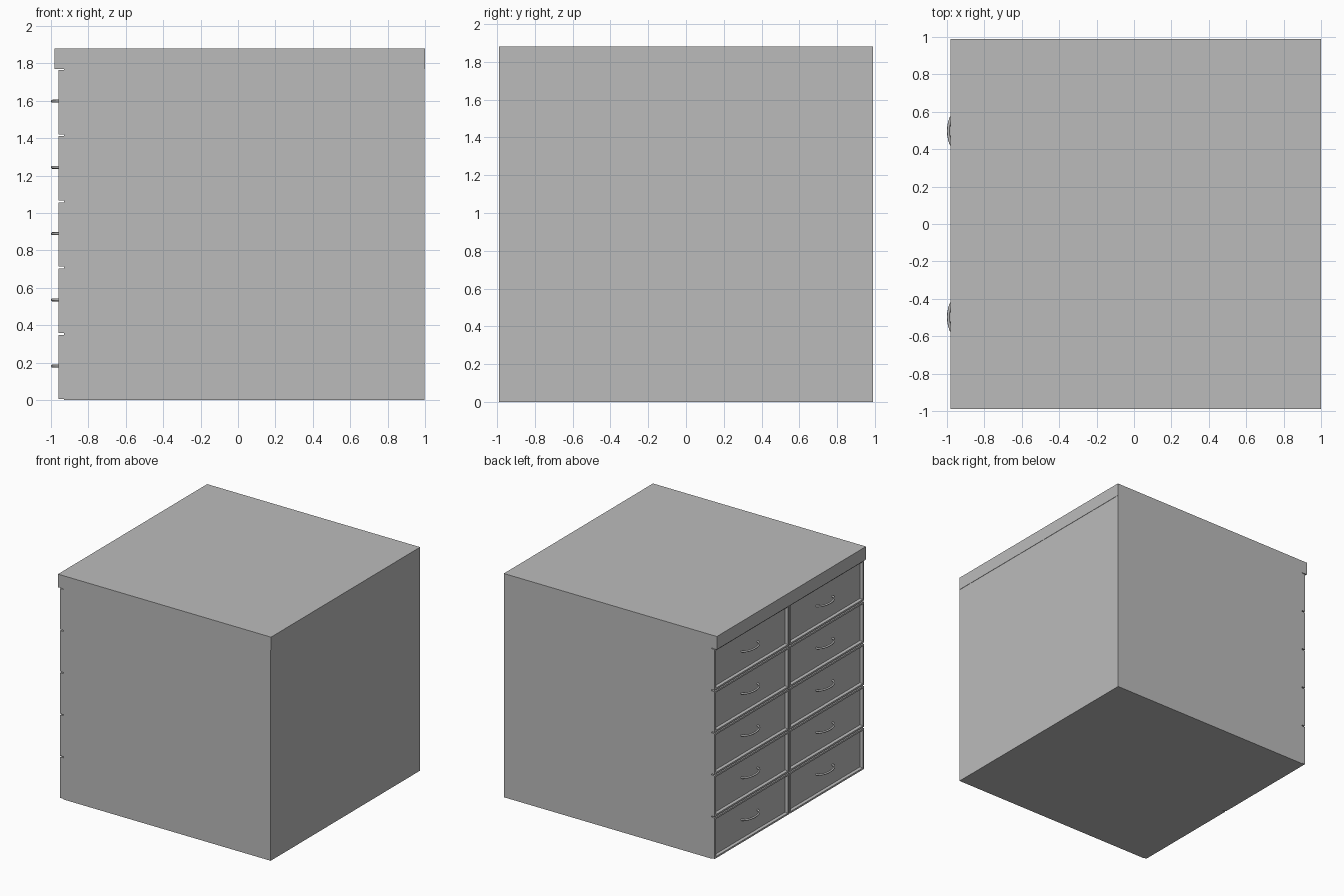
import bpy, bmesh, math

cube = bpy.data.objects.get("Cube")
if cube:
    bpy.data.objects.remove(cube, do_unlink=True)

HALF_Y, LIP_Z, TOP_Z = 0.99, 1.77, 1.88
CARCASS_X, FRONT_X = -0.93, -0.96
ROWS, GAP = 5, 0.01

grey = bpy.data.materials.new("cabinet grey")
grey.use_nodes = True
grey.diffuse_color = (0.5, 0.5, 0.5, 1)
grey.node_tree.nodes["Principled BSDF"].inputs["Base Color"].default_value = (0.5, 0.5, 0.5, 1)


def finish(name, bm):
    bmesh.ops.recalc_face_normals(bm, faces=bm.faces[:])
    mesh = bpy.data.meshes.new(name)
    bm.to_mesh(mesh)
    bm.free()
    mesh.materials.append(grey)
    obj = bpy.data.objects.new(name, mesh)
    bpy.context.collection.objects.link(obj)
    return obj


def box(bm, low, high):
    verts = bmesh.ops.create_cube(bm, size=1)["verts"]
    for v in verts:
        for i in range(3):
            v.co[i] = low[i] if v.co[i] < 0 else high[i]
    return verts


# Carcass and overhanging worktop, one side profile extruded across the width
profile = [(CARCASS_X, 0), (0.997, 0), (0.997, LIP_Z), (1, LIP_Z),
           (1, TOP_Z), (-0.98, TOP_Z), (-0.98, LIP_Z), (CARCASS_X, LIP_Z)]
bm = bmesh.new()
face = bm.faces.new([bm.verts.new((x, -HALF_Y, z)) for x, z in profile])
side = bmesh.ops.extrude_face_region(bm, geom=[face])
for v in side["geom"]:
    if isinstance(v, bmesh.types.BMVert):
        v.co.y = HALF_Y
finish("cabinet_body", bm)


# Drawer front: a slab with a thin raised border and a sunken panel
def drawer_front(name, y0, y1, z0, z1):
    bm = bmesh.new()
    box(bm, (FRONT_X, y0, z0), (CARCASS_X, y1, z1))
    bm.normal_update()
    panel = min(bm.faces, key=lambda f: f.calc_center_median().x)
    bmesh.ops.inset_region(bm, faces=[panel], thickness=0.02)
    bmesh.ops.inset_region(bm, faces=[panel], thickness=0.008, depth=-0.022)
    finish(name, bm)


# Bow handle: a half-ellipse swept with a small round section
def handle(name, y, z, steps=14, sides=8):
    bm = bmesh.new()
    rings = []
    for i in range(steps + 1):
        t = math.pi * i / steps
        cx, cy = -0.935 - 0.057 * math.sin(t), y + 0.108 * math.cos(t)
        nx, ny = -math.sin(t), math.cos(t)
        ring = []
        for j in range(sides):
            a = 2 * math.pi * j / sides
            r = 0.008 * math.cos(a)
            ring.append(bm.verts.new((cx + nx * r, cy + ny * r, z + 0.008 * math.sin(a))))
        rings.append(ring)
    for a, b in zip(rings, rings[1:]):
        for j in range(sides):
            k = (j + 1) % sides
            bm.faces.new((a[j], a[k], b[k], b[j]))
    bm.faces.new(rings[0])
    bm.faces.new(rings[-1])
    for f in bm.faces:
        f.smooth = len(f.verts) == 4
    finish(name, bm)


# Two columns of drawers
pitch = LIP_Z / ROWS
for row in range(ROWS):
    for col, (y0, y1) in enumerate(((-HALF_Y, -GAP / 2), (GAP / 2, HALF_Y))):
        z0 = row * pitch
        label = f"{row + 1}_{col + 1}"
        drawer_front("drawer_front_" + label, y0, y1, z0 + GAP / 2, z0 + pitch - GAP / 2)
        handle("drawer_handle_" + label, (y0 + y1) / 2, z0 + pitch / 2 + 0.005)
